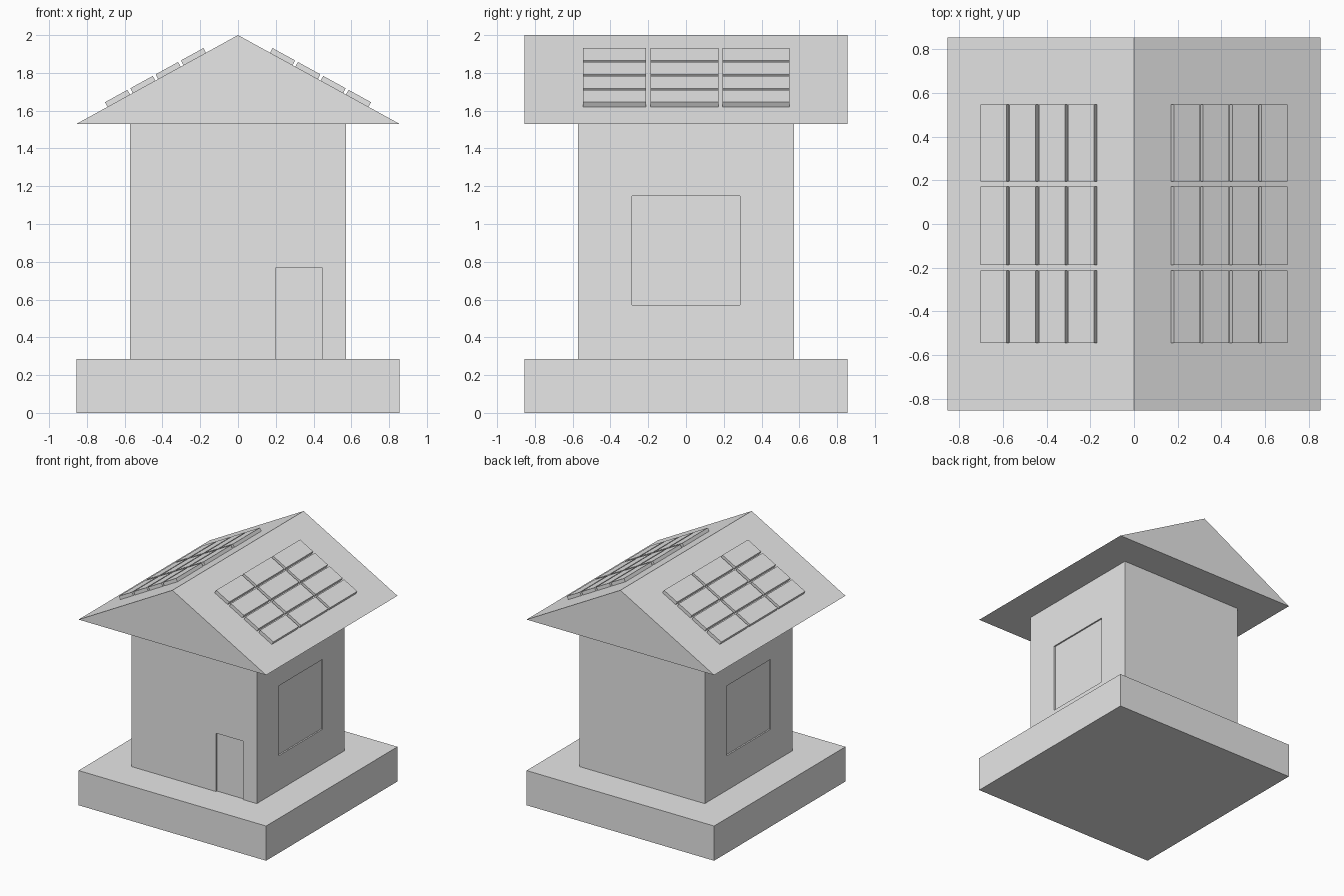
import bpy
import bmesh
import math
from mathutils import Matrix, Vector

if "Cube" in bpy.data.objects:
    bpy.data.objects.remove(bpy.data.objects["Cube"], do_unlink=True)

HALF = 0.855        # half width of base and roof
WALL = 0.571        # half width of walls
BASE_TOP = 0.286
EAVES, RIDGE = 1.53, 2.0
RECESS = 0.012

grey = bpy.data.materials.new("plain grey")
grey.use_nodes = True
grey.diffuse_color = (0.8, 0.8, 0.8, 1)
grey.node_tree.nodes["Principled BSDF"].inputs["Base Color"].default_value = (0.8, 0.8, 0.8, 1)


def make_object(name, bm):
    bmesh.ops.recalc_face_normals(bm, faces=bm.faces)
    mesh = bpy.data.meshes.new(name)
    bm.to_mesh(mesh)
    bm.free()
    mesh.materials.append(grey)
    obj = bpy.data.objects.new(name, mesh)
    bpy.context.collection.objects.link(obj)
    return obj


def add_box(bm, low, high, frame=Matrix()):
    low, high = Vector(low), Vector(high)
    place = Matrix.Translation((low + high) / 2) @ Matrix.Diagonal((*(high - low), 1))
    bmesh.ops.create_cube(bm, size=1, matrix=frame @ place)


def box(name, low, high):
    bm = bmesh.new()
    add_box(bm, low, high)
    return make_object(name, bm)


def cut(target, name, low, high):
    cutter = box(name, low, high)
    mod = target.modifiers.new(name, 'BOOLEAN')
    mod.operation = 'DIFFERENCE'
    mod.solver = 'EXACT'
    mod.object = cutter
    bpy.context.view_layer.objects.active = target
    bpy.ops.object.modifier_apply(modifier=mod.name)
    bpy.data.objects.remove(cutter, do_unlink=True)


# Base slab and walls
box("base", (-HALF, -HALF, 0), (HALF, HALF, BASE_TOP))
walls = box("walls", (-WALL, -WALL, BASE_TOP), (WALL, WALL, EAVES))

# Shallow door recess at the front, window recess on each side
cut(walls, "door_recess", (0.198, -WALL - 0.1, 0.2), (0.447, -WALL + RECESS, 0.767))
for side in (-1, 1):
    xs = sorted((side * (WALL - RECESS), side * (WALL + 0.1)))
    cut(walls, "window_recess", (xs[0], -0.287, 0.572), (xs[1], 0.287, 1.147))

# Gable roof: triangle extruded from front to back
bm = bmesh.new()
gable = bm.faces.new([bm.verts.new((x, -HALF, z))
                      for x, z in ((-HALF, EAVES), (HALF, EAVES), (0, RIDGE))])
new = bmesh.ops.extrude_face_region(bm, geom=[gable])["geom"]
bmesh.ops.translate(bm, vec=(0, 2 * HALF, 0),
                    verts=[v for v in new if isinstance(v, bmesh.types.BMVert)])
make_object("roof", bm)

# Solar panels: rows and columns of thin tiles on each slope
THICK, LENGTH, PITCH = 0.028, 0.136, 0.153
COLUMNS = ((-0.546, -0.213), (-0.187, 0.171), (0.194, 0.547))
slope = math.atan2(RIDGE - EAVES, HALF)
first = 0.183 / math.cos(slope) - THICK * math.tan(slope)
for side, name in ((1, "left_solar_panels"), (-1, "right_solar_panels")):
    # local x runs down the slope from the ridge, local z is the roof normal
    frame = (Matrix.Translation((0, 0, RIDGE)) @ Matrix.Diagonal((side, 1, 1, 1))
             @ Matrix.Rotation(slope, 4, 'Y'))
    bm = bmesh.new()
    for row in range(4):
        start = first + row * PITCH
        for y0, y1 in COLUMNS:
            add_box(bm, (start, y0, -0.005), (start + LENGTH, y1, THICK), frame)
    make_object(name, bm)
